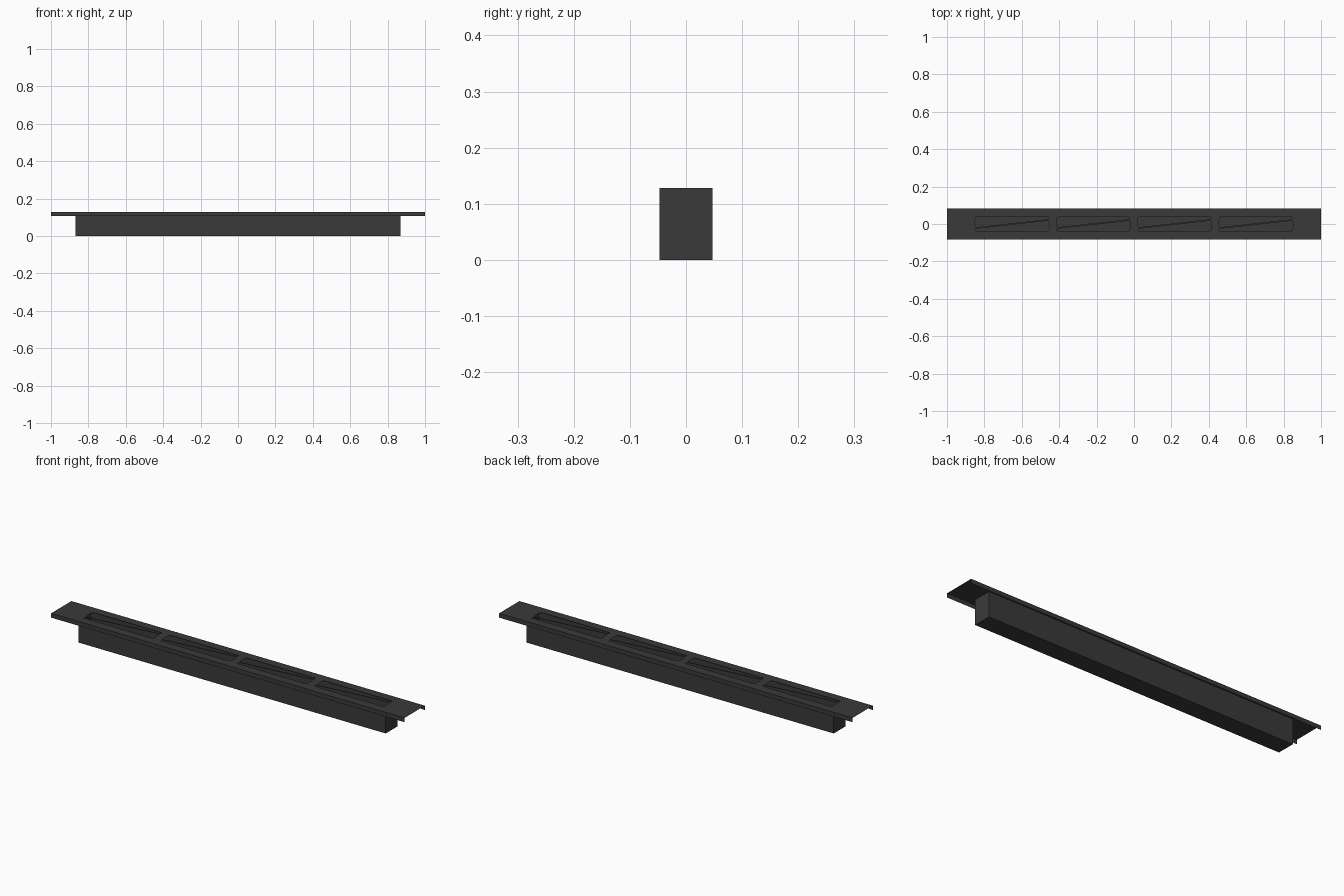
import bpy, bmesh
from mathutils import Vector

if "Cube" in bpy.data.objects:
    bpy.data.objects.remove(bpy.data.objects["Cube"])

TOP, LIP = 0.128, 0.106        # cover height, lower edge of its folded lips
HW = 0.082                     # half width of cover
BX, BY = 0.869, 0.047          # half size of the trough

mat = bpy.data.materials.new("dark_metal")
mat.diffuse_color = (0.042, 0.042, 0.042, 1)
mat.use_nodes = True
mat.node_tree.nodes["Principled BSDF"].inputs["Base Color"].default_value = mat.diffuse_color


def finish(bm, name):
    me = bpy.data.meshes.new(name)
    bm.to_mesh(me)
    bm.free()
    me.materials.append(mat)
    ob = bpy.data.objects.new(name, me)
    bpy.context.collection.objects.link(ob)
    return ob


def rounded(points, r, steps=4):
    """Round each corner of a polygon with a short quadratic arc."""
    out = []
    pts = [Vector(p) for p in points]
    for i, p in enumerate(pts):
        a, b = pts[i - 1] - p, pts[(i + 1) % len(pts)] - p
        a = p + a.normalized() * min(r, a.length * 0.45)
        b = p + b.normalized() * min(r, b.length * 0.45)
        for k in range(steps + 1):
            t = k / steps
            out.append(a * (1 - t) ** 2 + p * 2 * t * (1 - t) + b * t * t)
    return out


def loop(bm, pts):
    vs = [bm.verts.new((p[0], p[1], TOP)) for p in pts]
    return [bm.edges.new((vs[i - 1], vs[i])) for i in range(len(vs))]


# Cover sheet with four windows, each split by a diagonal bar
bm = bmesh.new()
edges = loop(bm, [(-1, -HW), (1, -HW), (1, HW), (-1, HW)])
outer = list(edges)
wedge = [(-0.197, 0.037), (-0.197, -0.018), (0.197, 0.026), (0.197, 0.037)]
for cx in (-0.652, -0.217, 0.217, 0.652):
    for s in (1, -1):
        edges += loop(bm, [(cx + s * p.x, s * p.y) for p in rounded(wedge, 0.012)])
bmesh.ops.triangle_fill(bm, edges=edges, use_beauty=True, use_dissolve=False,
                        normal=(0, 0, 1))
# Folded lips along front and back
for e in outer:
    a, b = e.verts
    if abs(a.co.y - b.co.y) < 1e-6:
        low = [bm.verts.new((v.co.x, v.co.y, LIP)) for v in (b, a)]
        bm.faces.new((a, b, *low))
bmesh.ops.recalc_face_normals(bm, faces=bm.faces)
if sum(f.normal.z * f.calc_area() for f in bm.faces) < 0:
    bmesh.ops.reverse_faces(bm, faces=bm.faces)
finish(bm, "slotted_cover")

# Open-topped trough hanging under the cover
bm = bmesh.new()
bmesh.ops.create_cube(bm, size=1)
for v in bm.verts:
    v.co = (v.co.x * 2 * BX, v.co.y * 2 * BY, (v.co.z + 0.5) * TOP)
bmesh.ops.delete(bm, geom=[f for f in bm.faces if f.normal.z > 0.5],
                 context='FACES_ONLY')
finish(bm, "trough")
